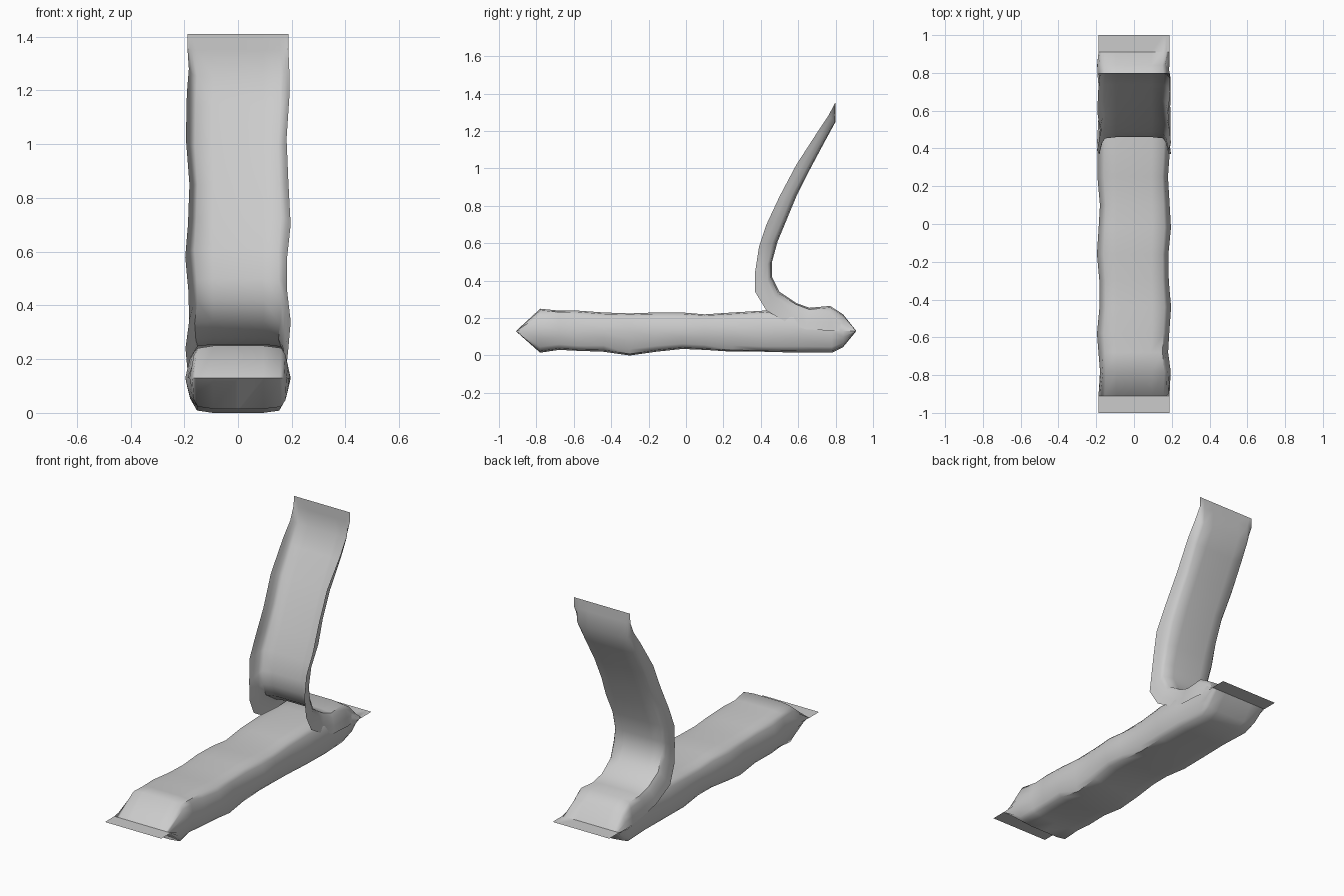
import bpy, bmesh, math

cube = bpy.data.objects.get("Cube")
if cube:
    bpy.data.objects.remove(cube, do_unlink=True)

foil = bpy.data.materials.new("silver grey foil")
foil.use_nodes = True
grey = (0.6, 0.6, 0.6, 1)
foil.diffuse_color = grey
foil.node_tree.nodes["Principled BSDF"].inputs["Base Color"].default_value = grey

HALF_WIDTH = 0.188
# half cross-section: (share of the width, share of the depth)
SECTION = [(1, 0), (.96, .35), (.91, .72), (.83, .93), (.5, 1), (0, 1)]
SECTION = [(-x, d) for x, d in SECTION] + [(x, d) for x, d in SECTION[-2::-1]]


def trough(bm, stations, phase, flip=False):
    """Loft a creased half shell; each station is (seam point, crown point) in y, z."""
    rows = []
    last = len(stations) - 1
    for i, (seam, crown) in enumerate(stations):
        depth = math.dist(seam, crown)
        row = []
        for x, d in SECTION:
            # crumpled side walls, straight at the sealed ends
            side = phase + (2.1 if x < 0 else 0)
            crumple = 0.045 * math.sin(1.9 * i + side) * min(1, depth * 12)
            width = HALF_WIDTH * (1 + crumple * abs(x))
            dent = 0.03 * math.sin(2.6 * i + side) * d * (1 - d) * 4
            y = seam[0] + (crown[0] - seam[0]) * (d + dent)
            z = seam[1] + (crown[1] - seam[1]) * (d + dent)
            row.append(bm.verts.new((x * width, y, z)))
        rows.append(row)
    for a, b in zip(rows, rows[1:]):
        for j in range(len(SECTION) - 1):
            quad = [a[j], a[j + 1], b[j + 1], b[j]]
            bm.faces.new(quad[::-1] if flip else quad)


def finish(bm, name):
    bmesh.ops.remove_doubles(bm, verts=bm.verts, dist=0.0005)
    mesh = bpy.data.meshes.new(name)
    bm.to_mesh(mesh)
    bm.free()
    obj = bpy.data.objects.new(name, mesh)
    bpy.context.collection.objects.link(obj)
    mesh.materials.append(foil)
    bpy.ops.object.select_all(action='DESELECT')
    obj.select_set(True)
    bpy.context.view_layer.objects.active = obj
    bpy.ops.object.shade_smooth_by_angle(angle=math.radians(50))


# closed wrapper: y, top height, bottom height
SEAM = 0.13
body = [(-.91, SEAM, SEAM), (-.78, .25, .015), (-.68, .24, .03), (-.58, .24, .025),
        (-.44, .23, .02), (-.3, .225, 0), (-.16, .23, .02), (-.02, .23, .035),
        (.1, .22, .03), (.25, .23, .02), (.42, .24, .02), (.6, .235, .015),
        (.78, .235, .015), (.84, .195, .045), (.91, SEAM, SEAM)]
bm = bmesh.new()
trough(bm, [((y, SEAM), (y, top)) for y, top, _ in body], 0.4)
trough(bm, [((y, SEAM), (y, low)) for y, _, low in body], 0.4, flip=True)
finish(bm, "closed_wrapper")

# flat crimped seals at both ends
for name, sign in (("front_seal", -1), ("back_seal", 1)):
    bm = bmesh.new()
    w = HALF_WIDTH
    corners = [(-w, .91), (w, .91), (w, 1), (-w, 1)]
    bm.faces.new([bm.verts.new((x * sign, y * sign, SEAM)) for x, y in corners])
    finish(bm, name)

# peeled upper wrapper, open towards the front and bending upright
peel = [((1, .132), (1, .132)), ((.91, .132), (.91, .132)), ((.85, .132), (.84, .22)),
        ((.78, .132), (.77, .265)), ((.64, .14), (.66, .255)), ((.55, .17), (.59, .28)),
        ((.43, .24), (.5, .34)), ((.37, .34), (.46, .42)), ((.37, .45), (.46, .5)),
        ((.39, .58), (.49, .61)), ((.43, .7), (.54, .73)), ((.5, .85), (.59, .85)),
        ((.59, 1.02), (.66, .99)), ((.7, 1.19), (.74, 1.14)), ((.76, 1.28), (.8, 1.25)),
        ((.8, 1.355), (.8, 1.35)), ((.8, 1.41), (.8, 1.41))]
bm = bmesh.new()
trough(bm, peel, 1.1, flip=True)
finish(bm, "peeled_wrapper")
